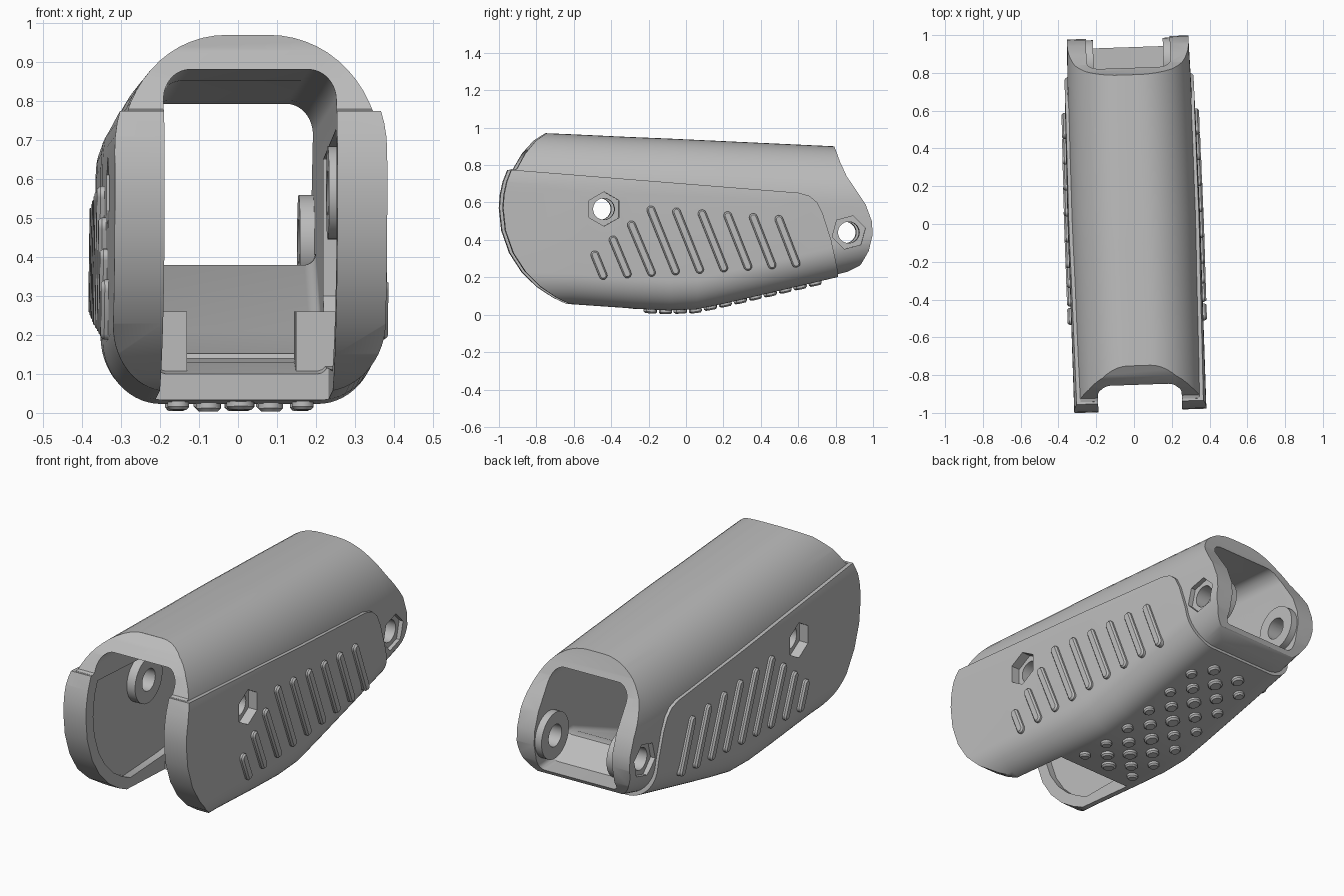
import bpy, bmesh, math
from mathutils import Matrix

if "Cube" in bpy.data.objects:
    bpy.data.objects.remove(bpy.data.objects["Cube"])

grey = bpy.data.materials.new("matte_grey")
grey.use_nodes = True
grey.diffuse_color = (0.5, 0.5, 0.5, 1)
grey.node_tree.nodes["Principled BSDF"].inputs["Base Color"].default_value = (0.5, 0.5, 0.5, 1)

YAW = Matrix.Rotation(0.034, 4, 'Z')
HOLES = [("front", -0.45, 0.565, 0.30, 0.215), ("rear", 0.86, 0.44, 0.30, 0.185)]  # y, z, recess x, boss x
# body stations: y, top, bottom, half width
BODY = [(-1.1, .985, .085, .335), (-.62, .965, .07, .335), (-.3, .95, .048, .335),
        (-.1, .942, .038, .336), (.05, .935, .044, .336), (.2, .928, .075, .334),
        (.5, .914, .145, .331), (.8, .9, .215, .326), (1.1, .886, .29, .318)]
CAVITY = [(-1.2, .9, -.2, .222), (-.302, .853, -.2, .222), (-.298, .853, .1, .222),
          (.25, .824, .21, .222), (.65, .802, .38, .222), (.7, .8, .38, .222),
          (.82, .794, .285, .222), (1.2, .774, .285, .222)]
TOP_CORNER, LOW_CORNER = (.28, .32), (.15, .165)


def new_object(name, bm):
    bmesh.ops.recalc_face_normals(bm, faces=bm.faces)
    mesh = bpy.data.meshes.new(name)
    bm.to_mesh(mesh)
    bm.free()
    mesh.materials.append(grey)
    ob = bpy.data.objects.new(name, mesh)
    bpy.context.collection.objects.link(ob)
    return ob


def section(top, bottom, half, rt, rb, n=14):
    """Rounded outline with separate elliptical top and bottom corners."""
    pts = []
    for sx, sz, r, start in ((1, 1, rt, 0), (-1, 1, rt, 90), (-1, -1, rb, 180), (1, -1, rb, 270)):
        cx = sx * (half - r[0])
        cz = top - r[1] if sz > 0 else bottom + r[1]
        for i in range(n + 1):
            a = math.radians(start + 90 * i / n)
            pts.append((cx + r[0] * math.cos(a), cz + r[1] * math.sin(a)))
    return pts


def skin(bm, rings):
    """Bridge a list of vertex rings and cap both ends."""
    for a, b in zip(rings, rings[1:]):
        for i in range(len(a)):
            j = (i + 1) % len(a)
            bm.faces.new((a[i], a[j], b[j], b[i]))
    bm.faces.new(rings[0])
    bm.faces.new(rings[-1])


def loft(name, stations, rt, rb, grow=0.0):
    bm = bmesh.new()
    skin(bm, [[bm.verts.new((x, y, z)) for x, z in section(top + grow, bottom - grow, half + grow, rt, rb)]
              for y, top, bottom, half in stations])
    return new_object(name, bm)


def side_prism(name, points, half=.6):
    """Side silhouette in y and z, extruded across the width."""
    bm = bmesh.new()
    skin(bm, [[bm.verts.new((x, y, z)) for y, z in points] for x in (-half, half)])
    return new_object(name, bm)


def cross_cylinder(name, y, z, radius, x0, x1, sides=40, turn=0):
    bm = bmesh.new()
    mat = (Matrix.Translation(((x0 + x1) / 2, y, z)) @ Matrix.Rotation(math.pi / 2, 4, 'Y')
           @ Matrix.Rotation(math.radians(turn), 4, 'Z'))
    bmesh.ops.create_cone(bm, cap_ends=True, segments=sides, radius1=radius, radius2=radius,
                          depth=abs(x1 - x0), matrix=mat)
    return new_object(name, bm)


def carve(ob, cutter, operation='DIFFERENCE'):
    mod = ob.modifiers.new("carve", 'BOOLEAN')
    mod.operation, mod.object, mod.solver = operation, cutter, 'EXACT'
    bpy.context.view_layer.update()
    result = bpy.data.meshes.new_from_object(ob.evaluated_get(bpy.context.evaluated_depsgraph_get()))
    ob.modifiers.clear()
    ob.data = result


def finish(ob):
    ob.data.transform(YAW)
    bpy.ops.object.select_all(action='DESELECT')
    ob.select_set(True)
    bpy.context.view_layer.objects.active = ob
    bpy.ops.object.shade_smooth_by_angle(angle=math.radians(30))


def at(y, column):
    """Interpolate a body station value along the length."""
    for a, b in zip(BODY, BODY[1:]):
        if a[0] <= y <= b[0]:
            return a[column] + (b[column] - a[column]) * (y - a[0]) / (b[0] - a[0])


# Side silhouettes
arc = [(-.945, .775), (-.97, .71), (-.985, .64), (-.99, .57), (-.977, .45), (-.935, .33),
       (-.87, .23), (-.79, .15), (-.7, .09), (-.62, .052), (-.6, -.1)]
nose = [(-.75, .97), (-.81, .93), (-.87, .86), (-.915, .78)]
tail = [(.9, -.1), (.8, .2), (.925, .265), (.967, .34), (.988, .43), (.983, .5), (.95, .59), (.9, .665),
        (.85, .74), (.815, .82), (.79, .9), (.77, 1.1), (-.75, 1.1)]
inner_arc = [(y + .012, z) for y, z in arc]
body_cut = side_prism("body_cutter", nose + inner_arc + tail)
panel_cut = side_prism("panel_cutter", arc + [(.83, -.1), (.805, .22), (.765, .4), (.72, .54),
                                              (.69, .6), (.65, .635), (.59, .652)])
cavity = loft("cavity_cutter", CAVITY, (.07, .08), (.03, .03))
# Shallow pocket inside both cheeks, leaving a rim along the front edge
rim = [(-.45 + (y + .45) * .88, .45 + (z - .45) * .86) for y, z in arc[:-1]]
pocket = side_prism("pocket_cutter", rim + [(-.3, .115), (-.05, .14), (.1, .3), (.1, .65)], .262)

# Main shell and the raised lower cover
shell = loft("main_shell", BODY, TOP_CORNER, LOW_CORNER)
cover = loft("lower_cover", BODY, TOP_CORNER, LOW_CORNER, grow=.015)
carve(shell, body_cut, 'INTERSECT')
carve(cover, panel_cut, 'INTERSECT')
cutters = [body_cut, panel_cut, cavity, pocket]
for ob in (shell, cover):
    carve(ob, cavity)
    carve(ob, pocket)

# Pin bosses, through holes and hexagonal recesses
parts = [shell, cover]
for label, y, z, recess, boss_x in HOLES:
    hole = cross_cylinder("hole_cutter", y, z, .057, -.6, .6)
    bosses = [cross_cylinder(f"{label}_{side}_boss", y, z, .12, s * boss_x, s * .275)
              for side, s in (("left", 1), ("right", -1))]
    for ob in (shell, cover, *bosses):
        carve(ob, hole)
    cutters.append(hole)
    for s in (1, -1):
        hexagon = cross_cylinder("hex_cutter", y, z, .092, s * recess, s * .6, 6, 30 if label == "front" else 15)
        for ob in (shell, cover):
            carve(ob, hexagon)
        cutters.append(hexagon)
    parts += bosses
for ob in cutters:
    bpy.data.objects.remove(ob)


# Slanted grip bars on both sides
def grip_bar(name, side, y0, z0, y1, z1, r=.022):
    bm = bmesh.new()
    ang = math.atan2(z1 - z0, y1 - y0)
    x = at((y0 + y1) / 2, 3) + .016
    outline = []
    for cy, cz, start in ((y1, z1, ang - math.pi / 2), (y0, z0, ang + math.pi / 2)):
        outline += [(cy, cz, start + math.pi * i / 8) for i in range(9)]
    skin(bm, [[bm.verts.new((side * (x + dx), cy + k * r * math.cos(a), cz + k * r * math.sin(a)))
               for cy, cz, a in outline] for dx, k in ((-.05, 1), (.009, 1), (.018, .65))])
    return new_object(name, bm)


for i in range(9):
    low = (-.455 + .129 * i, .21 + .008 * i)
    if i < 3:
        high = (-.5 + .098 * i, .32 + .08 * i)
    else:
        high = (-.2 + .137 * (i - 3), .56 - .01 * (i - 3))
    for name, side in (("left", 1), ("right", -1)):
        parts.append(grip_bar(f"{name}_grip_bar_{i + 1}", side, *low, *high))

# Staggered studs under the belly
for row in range(12):
    y = -.19 + .08 * row
    columns = (-.16, 0, .16) if row % 2 == 0 else (-.08, .08)
    slope = (at(y + .04, 2) - at(y - .04, 2)) / .08
    for x in columns:
        r = .036 - .05 * abs(x)
        bm = bmesh.new()
        place = Matrix.Translation((x, y, at(y, 2) - .019)) @ Matrix.Rotation(math.atan(slope), 4, 'X')
        for low_r, depth, z in ((r * .75, .008, -.012), (r, .03, .007)):
            bmesh.ops.create_cone(bm, cap_ends=True, segments=20, radius1=low_r, radius2=r, depth=depth,
                                  matrix=place @ Matrix.Translation((0, 0, z)))
        parts.append(new_object("belly_stud", bm))

# Inner floor ribs
for name, s in (("left", 1), ("right", -1)):
    bm = bmesh.new()
    bmesh.ops.create_cube(bm, size=1, matrix=Matrix.Translation((s * .19, -.19, .17))
                          @ Matrix.Diagonal((.1, .14, .18, 1)))
    parts.append(new_object(f"{name}_floor_rib", bm))

for ob in parts:
    finish(ob)
